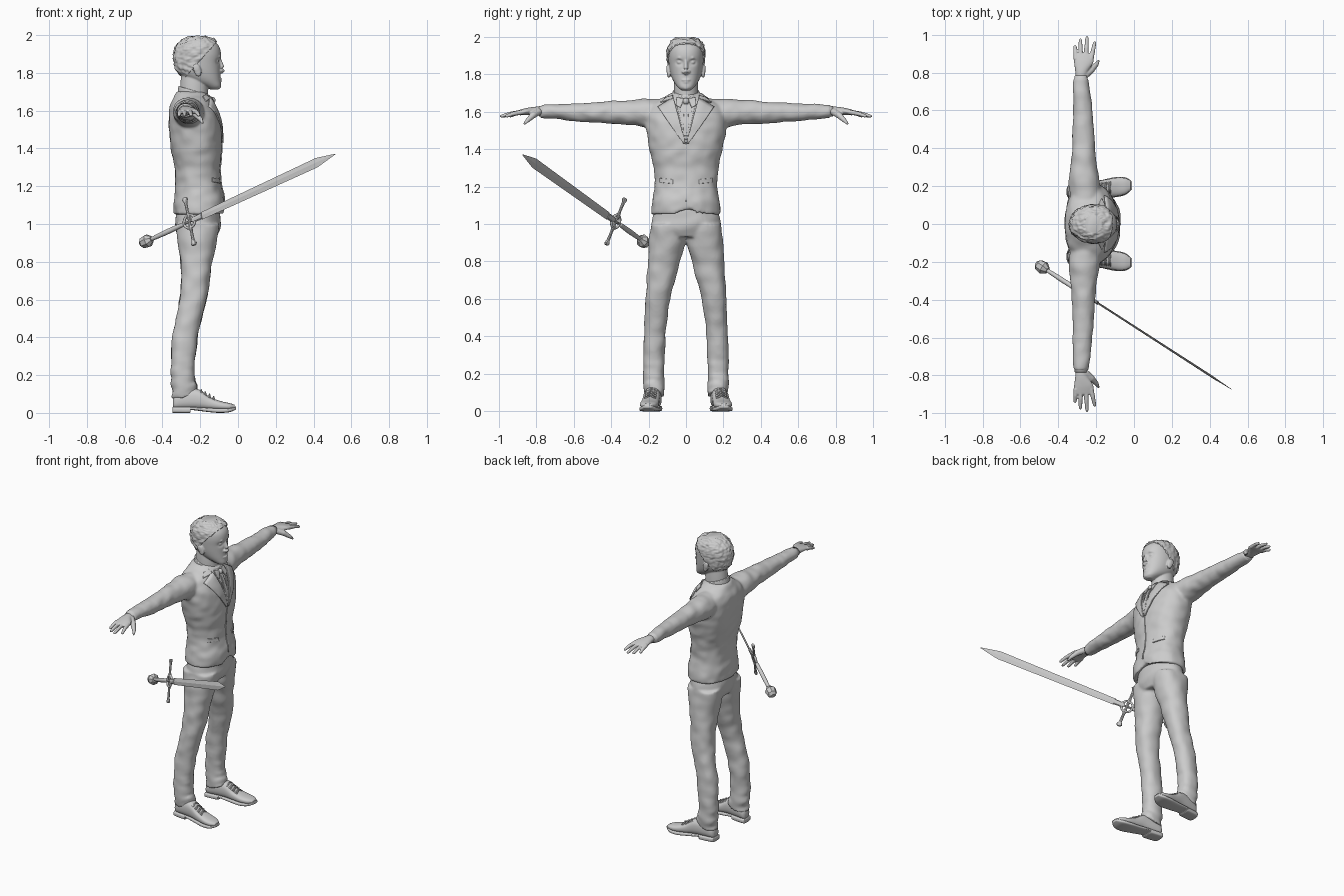
import bpy, bmesh
from math import cos, sin, pi, exp, copysign
from mathutils import Vector, Matrix, noise

if "Cube" in bpy.data.objects:
    bpy.data.objects.remove(bpy.data.objects["Cube"])

grey = bpy.data.materials.new("plain grey")
grey.use_nodes = True
grey.diffuse_color = (.6, .6, .6, 1)
grey.node_tree.nodes["Principled BSDF"].inputs["Base Color"].default_value = grey.diffuse_color


def expand(key):
    """Short keys mean a symmetric section."""
    if len(key) == 3:
        t, a, b = key
        return Vector((t, -a, a, -b, b))
    if len(key) == 4:
        t, a, b, h = key
        return Vector((t, a, b, -h, h))
    return Vector(key)


def loft(bm, axis, keys, segs=40, sub=6, power=1.0):
    """Rounded sections along an axis; key = position, then the extents across."""
    keys = [expand(k) for k in keys]
    rows = []
    for i in range(len(keys) - 1):
        p, q = keys[i], keys[i + 1]
        before, after = keys[max(i - 1, 0)], keys[min(i + 2, len(keys) - 1)]
        for s in range(sub):
            u = s / sub
            rows.append(p + .5 * u * (q - before + u * (2 * before - 5 * p + 4 * q - after
                                      + u * (3 * (p - q) + after - before))))
    rows.append(keys[-1])
    k = "xyz".index(axis)
    others = [i for i in range(3) if i != k]
    rings = []
    for t, a0, a1, b0, b1 in rows:
        ring = []
        for j in range(segs):
            c, s = cos(2 * pi * j / segs), sin(2 * pi * j / segs)
            co = Vector()
            co[k] = t
            co[others[0]] = (a0 + a1) / 2 + (a1 - a0) / 2 * copysign(abs(c) ** power, c)
            co[others[1]] = (b0 + b1) / 2 + (b1 - b0) / 2 * copysign(abs(s) ** power, s)
            ring.append(bm.verts.new(co))
        rings.append(ring)
    skin(bm, rings)
    return [v for r in rings for v in r]


def skin(bm, rings):
    n = len(rings[0])
    for r, s in zip(rings, rings[1:]):
        for j in range(n):
            bm.faces.new((r[j], r[(j + 1) % n], s[(j + 1) % n], s[j]))
    bm.faces.new(rings[0])
    bm.faces.new(rings[-1])


def sweep(bm, points, radii, segs=12):
    """Round tube through points, with a radius at each."""
    points = [Vector(p) for p in points]
    rings = []
    for i, (p, r) in enumerate(zip(points, radii)):
        d = points[min(i + 1, len(points) - 1)] - points[max(i - 1, 0)]
        rot = d.to_track_quat('Z', 'Y')
        rings.append([bm.verts.new(p + rot @ Vector((r * cos(2 * pi * j / segs), r * sin(2 * pi * j / segs), 0)))
                      for j in range(segs)])
    skin(bm, rings)


def ball(bm, centre, size, turn=0):
    m = Matrix.Translation(centre) @ Matrix.Rotation(turn, 4, 'Y') @ Matrix.Diagonal((*size, 1))
    bmesh.ops.create_uvsphere(bm, u_segments=20, v_segments=14, radius=1, matrix=m)


def wrinkle(bm, amount, scale):
    bm.normal_update()
    for v in bm.verts:
        v.co += v.normal * amount * noise.noise(Vector([a * b for a, b in zip(v.co, scale)]))


def finish(name, bm, mirror=False, voxel=0, soften=4, smooth=True):
    bmesh.ops.recalc_face_normals(bm, faces=bm.faces)
    me = bpy.data.meshes.new(name)
    bm.to_mesh(me)
    bm.free()
    me.materials.append(grey)
    if smooth:
        me.shade_smooth()
    ob = bpy.data.objects.new(name, me)
    bpy.context.collection.objects.link(ob)
    if mirror:
        mod = ob.modifiers.new("mirror", 'MIRROR')
        mod.use_axis = (False, True, False)
        mod.use_mirror_merge = False
    if voxel:
        mod = ob.modifiers.new("blend", 'REMESH')
        mod.mode, mod.voxel_size, mod.use_smooth_shade = 'VOXEL', voxel, True
        mod = ob.modifiers.new("soften", 'SMOOTH')
        mod.factor, mod.iterations = .5, soften
    return ob


# Jacket: torso and sleeves blended together
bm = bmesh.new()
torso = loft(bm, 'z', [(1.05, -.34, -.075, .185), (1.12, -.34, -.07, .18), (1.2, -.332, -.088, .167),
                       (1.3, -.335, -.095, .173), (1.4, -.355, -.085, .195), (1.5, -.365, -.088, .213),
                       (1.58, -.365, -.105, .215), (1.64, -.355, -.13, .18), (1.68, -.335, -.155, .11),
                       (1.7, -.32, -.17, .075)], segs=64, power=.88)
for v in torso:
    if v.co.x > -.2:
        v.co.z = max(v.co.z, 1.11 - 1.2 * abs(v.co.y))
for side in (-1, 1):
    loft(bm, 'y', [(side * y, *rest) for y, *rest in (
        (.1, -.33, -.18, 1.5, 1.665), (.22, -.345, -.18, 1.515, 1.668), (.3, -.338, -.195, 1.53, 1.66),
        (.4, -.328, -.205, 1.535, 1.655), (.55, -.325, -.215, 1.545, 1.645),
        (.7, -.322, -.232, 1.56, 1.64), (.775, -.32, -.24, 1.567, 1.635))])
wrinkle(bm, .006, (14, 18, 22))
jacket = finish("jacket", bm, voxel=.008, soften=5)

# Trousers
bm = bmesh.new()
loft(bm, 'z', [(.93, -.315, -.115, .17), (.97, -.33, -.095, .187), (1.02, -.332, -.09, .182),
               (1.1, -.32, -.1, .16)])
for side in (-1, 1):
    loft(bm, 'z', [(z, a, b, side * c, side * d) for z, a, b, c, d in (
        (1, -.33, -.1, .01, .187), (.92, -.32, -.11, .0, .197), (.8, -.305, -.135, .03, .203),
        (.7, -.303, -.15, .058, .21), (.6, -.31, -.165, .085, .216), (.5, -.33, -.19, .1, .22),
        (.4, -.348, -.213, .11, .224), (.25, -.355, -.23, .115, .228), (.13, -.352, -.222, .114, .227),
        (.075, -.345, -.205, .115, .222))], power=.92)
for v in bm.verts:
    low = max(0, 1 - v.co.z / .35)
    v.co.x += .007 * low * sin(95 * v.co.z + 20 * v.co.y)
    if v.co.z < .14:
        v.co.z += max(0, v.co.x + .28) * .5
wrinkle(bm, .006, (14, 14, 16))
finish("trousers", bm, voxel=.008)


# Shoes, turned slightly outward
def splay(bm):
    for v in bm.verts:
        v.co.y += .168 + .11 * (v.co.x + .34)


bm = bmesh.new()
loft(bm, 'x', [(-.345, -.025, .025, .025, .075), (-.33, -.038, .038, .02, .1), (-.28, -.043, .043, .02, .125),
               (-.21, -.044, .044, .02, .125), (-.15, -.046, .046, .016, .085), (-.09, -.049, .049, .014, .062),
               (-.045, -.042, .042, .016, .052), (-.018, -.024, .024, .022, .043)], segs=32, power=.8)
splay(bm)
finish("shoes", bm, mirror=True)
bm = bmesh.new()
loft(bm, 'x', [(-.348, -.03, .03, 0, .03), (-.335, -.042, .042, 0, .032), (-.255, -.043, .043, 0, .032),
               (-.25, -.041, .041, .015, .032), (-.17, -.046, .046, .006, .028), (-.1, -.053, .053, 0, .024),
               (-.045, -.046, .046, .004, .026), (-.01, -.02, .02, .018, .034)], segs=32, power=.5)
splay(bm)
finish("shoe_soles", bm, mirror=True)
bm = bmesh.new()
for i in range(4):
    x, z = -.2 + .022 * i, .122 - .012 * i
    for s in (-1, 1):
        sweep(bm, [(x, -.03 * s, z - .014), (x + .005, 0, z), (x + .01, .03 * s, z - .018)], [.004] * 3, 8)
splay(bm)
finish("shoe_laces", bm, mirror=True)

# Hands
bm = bmesh.new()
loft(bm, 'y', [(.74, -.308, -.252, 1.577, 1.625), (.8, -.31, -.245, 1.58, 1.626), (.85, -.316, -.216, 1.582, 1.619),
               (.885, -.317, -.212, 1.58, 1.61), (.9, -.312, -.218, 1.583, 1.605)])
for x, tip_x, tip_y in ((-.307, -.312, .945), (-.282, -.283, .98), (-.254, -.248, .993), (-.227, -.206, .965)):
    a, b = Vector((x, .87, 1.597)), Vector((tip_x, tip_y, 1.574))
    sweep(bm, [a, a.lerp(b, .5) + Vector((0, 0, .004)), a.lerp(b, .92), b], [.0135, .0115, .009, .004])
sweep(bm, [(-.26, .785, 1.6), (-.225, .815, 1.582), (-.197, .845, 1.553), (-.186, .865, 1.532)],
      [.02, .018, .012, .005])
finish("hands", bm, mirror=True, voxel=.004, soften=3)
bm = bmesh.new()
loft(bm, 'y', [(.74, -.314, -.246, 1.571, 1.631), (.785, -.313, -.247, 1.573, 1.63)], sub=1)
finish("shirt_cuffs", bm, mirror=True)

# Head with neck, nose, lips, brows, ears and sunk eye sockets
skull = [(1.712, -.145, -.105, .022), (1.728, -.18, -.09, .042), (1.76, -.26, -.092, .066), (1.8, -.315, -.094, .082),
         (1.85, -.333, -.094, .091), (1.9, -.334, -.09, .095), (1.94, -.32, -.1, .09),
         (1.97, -.29, -.13, .073), (1.988, -.25, -.18, .04)]
bm = bmesh.new()
for v in loft(bm, 'z', skull, segs=64, power=.92):
    if v.co.x > -.2:
        d = ((abs(v.co.y) - .034) / .018) ** 2 + ((v.co.z - 1.862) / .014) ** 2
        v.co.x -= .014 * exp(-d)
loft(bm, 'z', [(1.62, -.32, -.15, .07), (1.68, -.308, -.158, .066), (1.74, -.305, -.16, .064), (1.8, -.3, -.17, .06)])
sweep(bm, [(-.1, 0, 1.88), (-.092, 0, 1.855), (-.084, 0, 1.83), (-.081, 0, 1.815), (-.092, 0, 1.8)],
      [.008, .01, .012, .014, .01])
for s in (-1, 1):
    ball(bm, (-.093, .014 * s, 1.812), (.013, .009, .009))
    ball(bm, (-.115, .033 * s, 1.863), (.014, .016, .012))
    sweep(bm, [(-.098, .012 * s, 1.882), (-.1, .035 * s, 1.888), (-.118, .058 * s, 1.88)], [.005, .008, .004])
    ball(bm, (-.215, .092 * s, 1.815), (.02, .011, .036), -.25)
    ball(bm, (-.22, .099 * s, 1.825), (.018, .006, .024), -.25)
ball(bm, (-.1, 0, 1.768), (.015, .026, .006))
ball(bm, (-.101, 0, 1.756), (.014, .022, .007))
ball(bm, (-.106, 0, 1.728), (.017, .022, .014))
finish("head", bm, voxel=.004, soften=3)

# Hair: a tousled shell over the skull, trimmed along the hairline
bm = bmesh.new()
loft(bm, 'z', [(z + .006, a - .008, b + .008, h + .008) for z, a, b, h in skull], segs=96, sub=10)
for point, normal in (((-.28, 0, 1.775), (-.75, 0, .66)), ((0, 0, 1.75), (0, 0, 1))):
    bmesh.ops.bisect_plane(bm, geom=bm.verts[:] + bm.edges[:] + bm.faces[:], plane_co=point,
                           plane_no=normal, clear_inner=True)
wrinkle(bm, .007, (35, 60, 45))
wrinkle(bm, .004, (70, 130, 90))
hair = finish("hair", bm)
mod = hair.modifiers.new("thickness", 'SOLIDIFY')
mod.thickness, mod.offset = .016, -1

# Shirt collar, dipping toward the front
bm = bmesh.new()
for v in loft(bm, 'z', [(1.64, -.325, -.14, .08), (1.72, -.317, -.145, .074), (1.732, -.313, -.15, .07)]):
    v.co.z -= .3 * (v.co.x + .32)
finish("shirt_collar", bm)


def patch(name, corners, offset, mirror=True, n=14):
    """Thin cloth panel projected on the front of the jacket; corners are (y, z)."""
    a, b, c, d = (Vector((.1, *p)) for p in corners)
    bm = bmesh.new()
    grid = [[bm.verts.new(a.lerp(b, i / n).lerp(d.lerp(c, i / n), j / n)) for i in range(n + 1)]
            for j in range(n + 1)]
    for j in range(n):
        for i in range(n):
            bm.faces.new((grid[j][i], grid[j][i + 1], grid[j + 1][i + 1], grid[j + 1][i]))
    ob = finish(name, bm)
    mod = ob.modifiers.new("drape", 'SHRINKWRAP')
    mod.wrap_method, mod.target, mod.offset = 'PROJECT', jacket, offset
    mod.use_project_x, mod.use_positive_direction, mod.use_negative_direction = True, False, True
    mod = ob.modifiers.new("thickness", 'SOLIDIFY')
    mod.thickness, mod.offset = .007, 0
    if mirror:
        mod = ob.modifiers.new("mirror", 'MIRROR')
        mod.use_axis = (False, True, False)


# Lapels, tie, waistcoat edge and pocket flaps
patch("lapels", [(.068, 1.675), (.15, 1.625), (.014, 1.43), (.002, 1.43)], .006)
patch("jacket_collar", [(.07, 1.685), (.105, 1.675), (.135, 1.648), (.07, 1.668)], .007)
patch("waistcoat_edges", [(.04, 1.64), (.05, 1.64), (.012, 1.47), (.0, 1.47)], .003)
patch("collar_wings", [(.01, 1.668), (.05, 1.675), (.055, 1.635), (.03, 1.62)], .006)
patch("tie", [(-.01, 1.64), (.01, 1.64), (.017, 1.45), (-.017, 1.45)], .003, mirror=False)
patch("pocket_flaps", [(.07, 1.238), (.14, 1.245), (.14, 1.222), (.07, 1.215)], .003)
patch("front_closure", [(-.003, 1.43), (.003, 1.43), (.003, 1.12), (-.003, 1.12)], .001, mirror=False)
bm = bmesh.new()
ball(bm, (-.135, 0, 1.655), (.016, .017, .018))
finish("tie_knot", bm)

# Sword, made along its own axes and then set in place beside the figure
along = Vector((.767, -.495, .355)).normalized()
across = Vector((-.05, .1, .245))
across = (across - along * across.dot(along)).normalized()
place = Matrix((along, across.cross(along), across)).transposed().to_4x4()
place.translation = (-.257, -.375, 1.013)


def sword_part(name, bm, smooth=False):
    finish(name, bm, smooth=smooth).matrix_world = place


bm = bmesh.new()
loft(bm, 'x', [(.08, .005, .021), (.86, .005, .027), (.985, .001, .002)], segs=4, sub=1)
sword_part("sword_blade", bm)
bm = bmesh.new()
loft(bm, 'x', [(.02, .01, .016), (.085, .009, .018)], segs=8, sub=1)
loft(bm, 'x', [(-.04, .007, .007), (.04, .007, .007)], segs=8, sub=1)
for s in (-1, 1):
    loft(bm, 'z', [(0, .006, .006), (s * .035, .012, .009), (s * .06, .008, .007), (s * .11, .01, .008),
                   (s * .128, .02, .01), (s * .137, .012, .008)], segs=8, sub=1)
sword_part("sword_guard", bm)
bm = bmesh.new()
rings = [[bm.verts.new(((.036 + .007 * cos(j * pi / 4)) * cos(i * pi / 12), .008 * sin(j * pi / 4),
                        (.036 + .007 * cos(j * pi / 4)) * sin(i * pi / 12))) for j in range(8)] for i in range(24)]
for r, s in zip(rings, rings[1:] + rings[:1]):
    for j in range(8):
        bm.faces.new((r[j], r[j - 1], s[j - 1], s[j]))
sword_part("sword_guard_ring", bm, True)
bm = bmesh.new()
loft(bm, 'x', [(-.262, .01, .01), (-.15, .013, .014), (-.04, .011, .011)], segs=16)
sword_part("sword_grip", bm, True)
bm = bmesh.new()
loft(bm, 'x', [(-.33, .014, .014), (-.315, .03, .03), (-.28, .036, .036), (-.255, .018, .018)], segs=8, sub=1)
sword_part("sword_pommel", bm)
